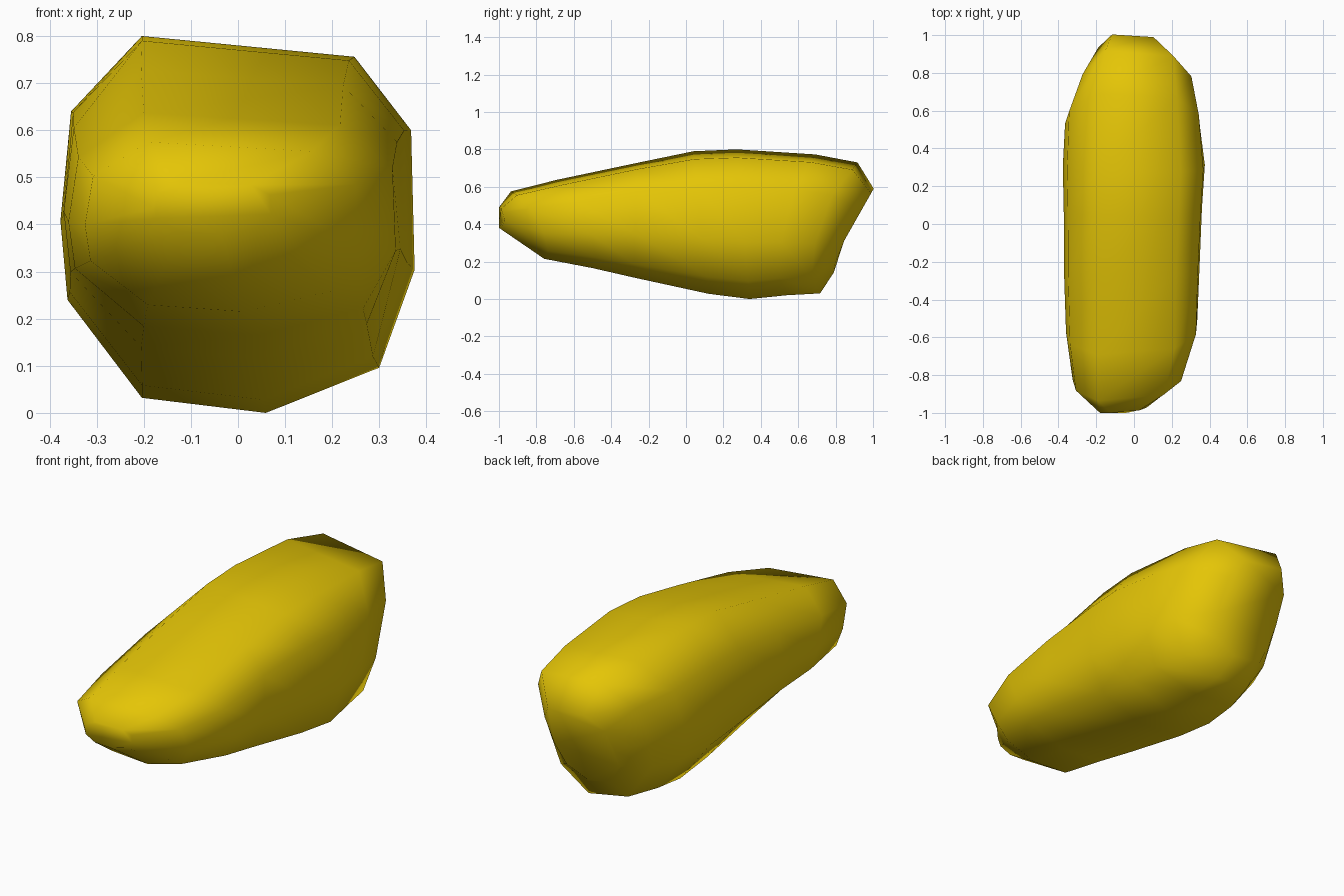
import bpy, bmesh

if "Cube" in bpy.data.objects:
    bpy.data.objects.remove(bpy.data.objects["Cube"])

# Normalised cross-section (u across, v up), seen from the front
SECTION = [(.23, 1), (.83, .945), (.99, .75), (1, .38), (.9, .12),
           (.58, 0), (.23, .04), (.02, .3), (0, .51), (.03, .8)]

# Stations front to back: y top, z top, y bottom, z bottom, x left, x right,
# and how far the left and right flanks are swept along y
STATIONS = [(-1.0, .49, -1.0, .38, -.18, .07, 0, .03),
            (-.945, .575, -.76, .215, -.325, .255, .03, .07),
            (-.70, .637, -.50, .165, -.36, .335, .03, .07),
            (-.26, .728, -.28, .115, -.37, .345, 0, 0),
            (.04, .79, .12, .028, -.372, .36, 0, 0),
            (.27, .80, .34, .0, -.377, .375, 0, 0),
            (.72, .773, .54, .02, -.365, .35, -.10, -.10),
            (.955, .73, .72, .03, -.29, .31, -.13, -.12),
            (1.015, .59, .79, .14, -.20, .165, -.04, -.03)]

bm = bmesh.new()
rings = []
for yt, zt, yb, zb, xl, xr, sl, sr in STATIONS:
    ring = []
    for u, v in SECTION:
        sweep = (sl if u < .5 else sr) * (2 * u - 1) ** 2
        ring.append(bm.verts.new((xl + (xr - xl) * u,
                                  yb + (yt - yb) * v + sweep,
                                  zb + (zt - zb) * v)))
    rings.append(ring)

# Skin between stations and close both ends
n = len(SECTION)
for a, b in zip(rings, rings[1:]):
    for i in range(n):
        j = (i + 1) % n
        bm.faces.new((a[i], a[j], b[j], b[i]))
bm.faces.new(rings[0])
bm.faces.new(rings[-1])
bmesh.ops.recalc_face_normals(bm, faces=bm.faces)
for f in bm.faces:
    f.smooth = True

mesh = bpy.data.meshes.new("nugget")
bm.to_mesh(mesh)
bm.free()
nugget = bpy.data.objects.new("nugget", mesh)
bpy.context.collection.objects.link(nugget)

# Golden yellow
gold = bpy.data.materials.new("golden_yellow")
gold.diffuse_color = (.78, .56, .002, 1)
gold.use_nodes = True
gold.node_tree.nodes["Principled BSDF"].inputs["Base Color"].default_value = gold.diffuse_color
mesh.materials.append(gold)
